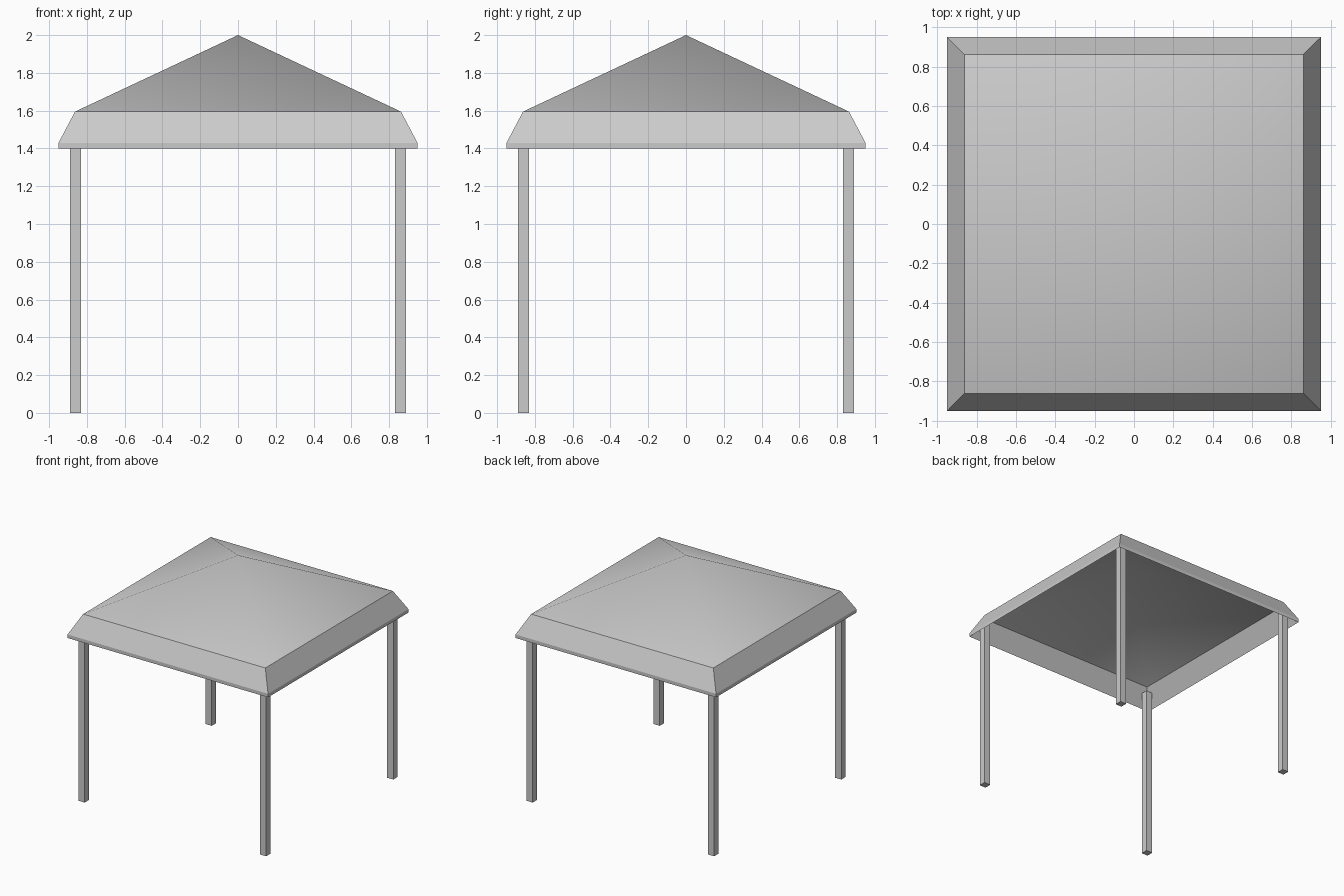
import bpy
import bmesh
from mathutils import Matrix

if "Cube" in bpy.data.objects:
    bpy.data.objects.remove(bpy.data.objects["Cube"])


def finish(bm, name):
    bmesh.ops.recalc_face_normals(bm, faces=bm.faces[:])
    mesh = bpy.data.meshes.new(name)
    bm.to_mesh(mesh)
    bm.free()
    obj = bpy.data.objects.new(name, mesh)
    bpy.context.collection.objects.link(obj)
    return obj


def square_ring(bm, half, z):
    return [bm.verts.new((sx * half, sy * half, z))
            for sx, sy in ((-1, -1), (1, -1), (1, 1), (-1, 1))]


# Canopy: hollow shell, listed as (half width, height) from ceiling to roof
bm = bmesh.new()
ceiling_peak = bm.verts.new((0, 0, 1.965))
roof_peak = bm.verts.new((0, 0, 2.0))
profile = [(0.863, 1.56), (0.95, 1.40), (0.95, 1.43), (0.863, 1.595)]
rings = [square_ring(bm, half, z) for half, z in profile]
for i in range(4):
    j = (i + 1) % 4
    for low, high in zip(rings, rings[1:]):
        bm.faces.new((low[i], low[j], high[j], high[i]))
    bm.faces.new((rings[0][i], rings[0][j], ceiling_peak))
    bm.faces.new((rings[-1][i], rings[-1][j], roof_peak))

# Roof and ceiling ridges shade softly, all other edges stay crisp
for face in bm.faces:
    face.smooth = True
peaks = {ceiling_peak, roof_peak}
for edge in bm.edges:
    edge.smooth = bool(peaks.intersection(edge.verts))
finish(bm, "canopy")

# Legs: one square post mirrored to the four corners
bm = bmesh.new()
bmesh.ops.create_cube(bm, size=1, matrix=Matrix.Translation((0.86, 0.86, 0.75))
                      @ Matrix.Diagonal((0.06, 0.06, 1.5, 1)))
legs = finish(bm, "legs")
mirror = legs.modifiers.new("four corners", 'MIRROR')
mirror.use_axis = (True, True, False)
